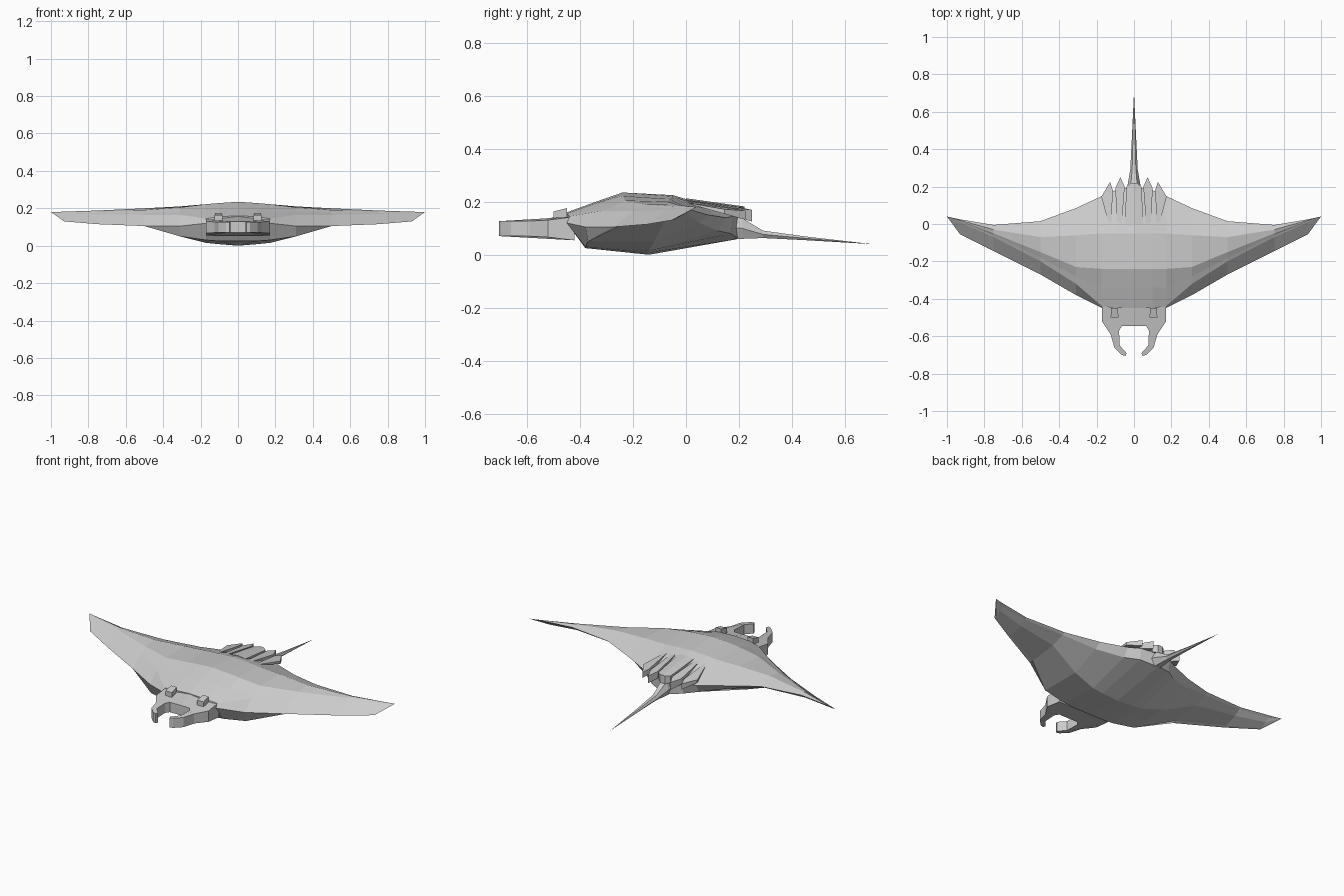
import bpy
import bmesh

# Remove the default cube only
if "Cube" in bpy.data.objects:
    bpy.data.objects.remove(bpy.data.objects["Cube"], do_unlink=True)

# Single hull colour
HULL_COLOUR = (0.6, 0.6, 0.6, 1.0)
hull_grey = bpy.data.materials.new("hull_grey")
hull_grey.use_nodes = True
hull_grey.diffuse_color = HULL_COLOUR
hull_grey.node_tree.nodes["Principled BSDF"].inputs["Base Color"].default_value = HULL_COLOUR


def finish(bm, name, mirrored=True):
    """Turn a bmesh into a flat-shaded object, optionally mirrored across x."""
    bmesh.ops.recalc_face_normals(bm, faces=bm.faces)
    mesh = bpy.data.meshes.new(name)
    bm.to_mesh(mesh)
    bm.free()
    mesh.materials.append(hull_grey)
    obj = bpy.data.objects.new(name, mesh)
    bpy.context.collection.objects.link(obj)
    if mirrored:
        mirror = obj.modifiers.new("mirror", 'MIRROR')
        mirror.use_axis[0] = True
        mirror.merge_threshold = 0.0005
    return obj


def bridge(bm, ring_a, ring_b):
    """Join two closed rings of equal length with quads."""
    count = len(ring_a)
    for i in range(count):
        j = (i + 1) % count
        bm.faces.new((ring_a[i], ring_a[j], ring_b[j], ring_b[i]))


def fan(bm, ring, apex):
    """Close a ring to a point."""
    for i, vert in enumerate(ring):
        bm.faces.new((vert, ring[(i + 1) % len(ring)], apex))


def prism(outline, low, high):
    """Plan outline raised between two height rules; open on the mirror plane."""
    bm = bmesh.new()
    bottom = [bm.verts.new((x, y, low(x, y))) for x, y in outline]
    top = [bm.verts.new((x, y, high(x, y))) for x, y in outline]
    bm.faces.new(bottom)
    cap = bm.faces.new(top)
    for i in range(len(outline)):
        j = (i + 1) % len(outline)
        if outline[i][0] == 0 and outline[j][0] == 0:
            continue
        bm.faces.new((bottom[i], bottom[j], top[j], top[i]))
    return bm, cap


# Winged body: lengthwise rails of (y, z) in hundredths at each span station
STATIONS = (0, 10, 17, 31, 50, 75, 93)
RAILS = {
    "lead_top": ((-45, 16), (-45, 15.5), (-44, 14.5), (-32, 16.5), (-20, 16.5), (-7, 17), (1, 17.5)),
    "brow": ((-34, 20), (-34, 19.5), (-34, 18.5), (-28, 18), (-18, 17.5), (-6, 17.5), (1.5, 17.7)),
    "crest": ((-24, 23.5), (-24, 22.8), (-24, 22.2), (-23, 20.5), (-15, 19), (-5, 18.3), (1.7, 17.9)),
    "back": ((-5, 22.5), (-5, 22), (-5, 21.5), (-6, 21), (-7, 20), (-3, 18.8), (2, 18.2)),
    "trail": ((20, 15), (18, 14.5), (15, 14), (8.5, 15), (1.5, 17), (-0.5, 17.8), (2.5, 18)),
    "under_rear": ((20, 6), (17, 8), (12, 9), (5, 12), (0, 16), (-1.5, 17), (1, 17.2)),
    "keel": ((-14, 0), (-14, 0.8), (-14, 1.5), (-12, 5), (-8, 13), (-5, 14.5), (-1, 15.5)),
    "chin": ((-38, 2.5), (-38, 2.5), (-38, 3), (-37, 5), (-25, 11), (-13, 12), (-4.5, 13.2)),
    "lead_low": ((-45, 12), (-45, 12), (-45, 12), (-38, 10.5), (-27, 10.5), (-14.5, 11.5), (-5.5, 13)),
}
bm = bmesh.new()
rings = []
for index, span in enumerate(STATIONS):
    points = [rail[index] for rail in RAILS.values()]
    rings.append([bm.verts.new((span / 100, y / 100, z / 100)) for y, z in points])
for inner, outer in zip(rings, rings[1:]):
    bridge(bm, inner, outer)
fan(bm, rings[-1], bm.verts.new((1, 0.04, 0.18)))
finish(bm, "winged_body")

# Head with a pair of hooked jaws
jaw_outline = [
    (0, -0.42), (0, -0.545), (0.065, -0.545), (0.08, -0.57), (0.076, -0.65), (0.04, -0.69),
    (0.045, -0.705), (0.065, -0.7), (0.105, -0.66), (0.125, -0.59),
    (0.172, -0.52), (0.17, -0.42),
]
bm, cap = prism(
    jaw_outline,
    lambda x, y: 0.07 - max(0, y + 0.55) * 0.12,
    lambda x, y: 0.127 + max(0, y + 0.55) * (0.3 - x),
)
finish(bm, "head_and_jaws")

# Eyes: small sloped blocks with sunken tops
eye_outline = [(0.083, -0.5), (0.125, -0.5), (0.122, -0.45), (0.086, -0.45)]
bm, cap = prism(
    eye_outline,
    lambda x, y: 0.12,
    lambda x, y: 0.163 + (y + 0.5) * 0.25,
)
bmesh.ops.inset_region(bm, faces=[cap], thickness=0.008, depth=-0.006)
finish(bm, "eyes")

# Raised rear plates, separated by narrow slots
plates = {
    "centre_plate": [(0, 0), (0.05, 0), (0.04, 0.2), (0.015, 0.22), (0, 0.22)],
    "inner_rear_fin": [(0.065, 0), (0.09, 0), (0.1, 0.19), (0.073, 0.25), (0.05, 0.2)],
    "outer_rear_fin": [(0.122, 0), (0.14, 0.02), (0.175, 0.145), (0.128, 0.225), (0.113, 0.18)],
}
for name, outline in plates.items():
    bm, cap = prism(
        outline,
        lambda x, y: 0.195 - 0.28 * y,
        lambda x, y: 0.213 - 0.14 * y - 0.12 * x,
    )
    finish(bm, name)

# Tail: six-sided spike, (y, half width, middle z, half height)
bm = bmesh.new()
previous = None
for y, width, z, height in (
    (0.12, 0.04, 0.105, 0.045), (0.21, 0.034, 0.1, 0.04),
    (0.29, 0.02, 0.077, 0.014), (0.45, 0.012, 0.062, 0.007),
):
    ring = [
        bm.verts.new((side * width, y, z + lift * height))
        for side, lift in ((1, 0), (0.5, 1), (-0.5, 1), (-1, 0), (-0.5, -1), (0.5, -1))
    ]
    if previous:
        bridge(bm, previous, ring)
    else:
        bm.faces.new(ring)
    previous = ring
fan(bm, previous, bm.verts.new((0, 0.705, 0.04)))
finish(bm, "tail", mirrored=False)
